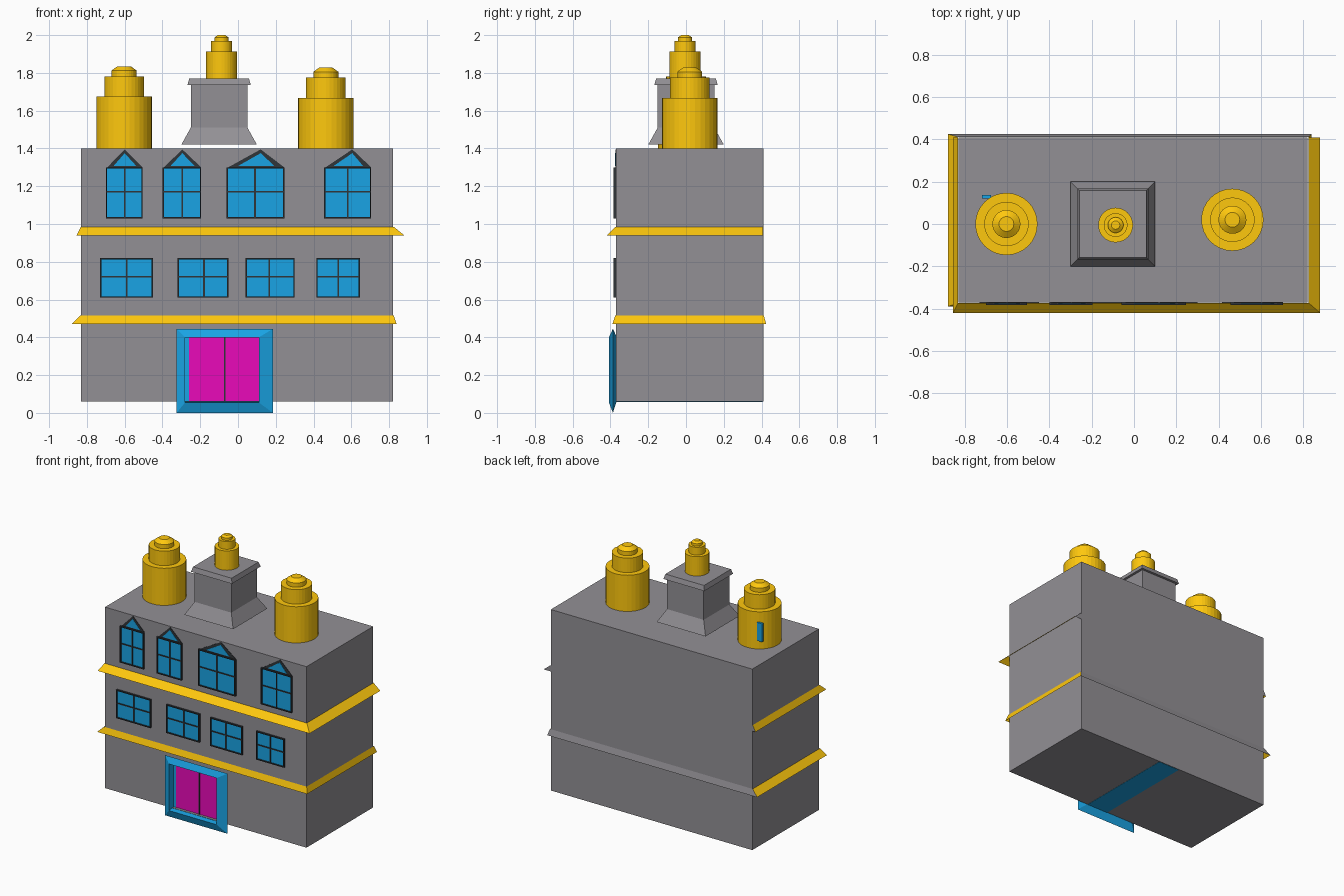
import bpy, bmesh
from math import cos, sin, pi

if "Cube" in bpy.data.objects:
    bpy.data.objects.remove(bpy.data.objects["Cube"])


def material(name, rgb):
    m = bpy.data.materials.new(name)
    m.diffuse_color = (*rgb, 1)
    m.use_nodes = True
    m.node_tree.nodes["Principled BSDF"].inputs["Base Color"].default_value = m.diffuse_color
    return m


GOLD = material("gold", (1.0, 0.58, 0.004))
BLUE = material("blue", (0.01, 0.37, 0.78))
PINK = material("pink", (0.82, 0.003, 0.49))
DARK = material("dark", (0.03, 0.035, 0.04))
GREY = material("grey", (0.29, 0.28, 0.30))


def loft(name, rings, mat=GREY, caps=True):
    """Skin a list of rings that all have the same number of points."""
    bm = bmesh.new()
    loops = [[bm.verts.new(p) for p in r] for r in rings]
    n = len(loops[0])
    for a, b in zip(loops, loops[1:]):
        for i in range(n):
            j = (i + 1) % n
            bm.faces.new((a[i], a[j], b[j], b[i]))
    if caps:
        bm.faces.new(loops[0][::-1])
        bm.faces.new(loops[-1])
    bmesh.ops.recalc_face_normals(bm, faces=bm.faces)
    me = bpy.data.meshes.new(name)
    bm.to_mesh(me)
    bm.free()
    ob = bpy.data.objects.new(name, me)
    bpy.context.collection.objects.link(ob)
    me.materials.append(mat)
    return ob


def flat(x0, x1, y0, y1, z):
    return [(x0, y0, z), (x1, y0, z), (x1, y1, z), (x0, y1, z)]


def upright(x0, x1, z0, z1, y):
    return [(x0, y, z0), (x1, y, z0), (x1, y, z1), (x0, y, z1)]


def box(name, x0, x1, y0, y1, z0, z1, mat=GREY):
    return loft(name, [flat(x0, x1, y0, y1, z0), flat(x0, x1, y0, y1, z1)], mat)


WALL = -0.37

# main block with a shallow door recess
block = box("building_block", -0.83, 0.82, WALL, 0.41, 0.06, 1.40)
cutter = box("door_recess_cutter", -0.282, 0.112, -0.45, -0.34, 0.062, 0.402)
cutter.hide_render = True
cutter.hide_viewport = True
cut = block.modifiers.new("door_recess", 'BOOLEAN')
cut.operation = 'DIFFERENCE'
cut.solver = 'EXACT'
cut.object = cutter

# sloping ledges: open sheets, gold except for the grey back
for name, rings in (
        ("lower_ledge", [flat(-0.88, 0.84, -0.39, 0.425, 0.47),
                         flat(-0.835, 0.825, -0.375, 0.412, 0.515)]),
        ("upper_ledge", [flat(-0.855, 0.88, -0.42, 0.408, 0.94),
                         flat(-0.832, 0.825, -0.373, 0.408, 0.985)])):
    ledge = loft(name, rings, GOLD, caps=False)
    ledge.data.materials.append(GREY)
    for f in ledge.data.polygons:
        if f.center.y > 0.3:
            f.material_index = 1


def window(name, x0, x1, z0, z1, xm, peak=None):
    """Framed four-pane window, optionally with a triangular top."""
    t, front = 0.007, WALL - 0.014
    loft(name + "_frame", [upright(x0, x1, z0, z1, WALL),
                           upright(x0, x1, z0, z1, front),
                           upright(x0 + t, x1 - t, z0 + t, z1 - t, front),
                           upright(x0 + t, x1 - t, z0 + t, z1 - t, WALL)],
         DARK, caps=False)
    box(name + "_glass", x0 + t, x1 - t, WALL - 0.006, WALL + 0.01, z0 + t, z1 - t, BLUE)
    zm, h = (z0 + z1) / 2 + 0.005, 0.004
    box(name + "_upright_bar", xm - h, xm + h, front + 0.003, WALL, z0 + t, z1 - t, DARK)
    box(name + "_cross_bar", x0 + t, x1 - t, front + 0.003, WALL, zm - h, zm + h, DARK)
    if peak is not None:
        def tri(a, b, z, top, y):
            return [(a, y, z), (b, y, z), (peak, y, top)]
        s = (x1 - x0) * 0.17
        for part, pts, d, mat in (
                ("_gable", (x0 + 0.008, x1, 1.30, 1.395), 0.003, DARK),
                ("_gable_glass", (x0 + 0.008 + s, x1 - s, 1.307, 1.375), 0.005, BLUE)):
            loft(name + part, [tri(*pts, WALL), tri(*pts, WALL - d)], mat)


# window rows: left, right, middle bar, gable peak
for i, (a, b, m, p) in enumerate([(-0.70, -0.505, -0.60, -0.60), (-0.40, -0.195, -0.295, -0.295),
                                  (-0.06, 0.245, 0.09, 0.12), (0.455, 0.705, 0.58, 0.605)]):
    window(f"top_window_{i + 1}", a, b, 1.03, 1.30, m, p)
for i, (a, b, m) in enumerate([(-0.73, -0.45, -0.59), (-0.32, -0.05, -0.18),
                               (0.04, 0.30, 0.165), (0.415, 0.645, 0.53)]):
    window(f"middle_window_{i + 1}", a, b, 0.61, 0.82, m)

# bevelled door surround, lining the recess
loft("door_surround", [upright(-0.285, 0.115, 0.06, 0.405, WALL + 0.002),
                       upright(-0.325, 0.185, 0.0, 0.445, -0.387),
                       upright(-0.28, 0.11, 0.055, 0.40, -0.408),
                       upright(-0.28, 0.11, 0.063, 0.40, -0.342)], BLUE, caps=False)

# double doors, side jamb and the dark joint
box("left_door", -0.26, -0.073, -0.352, -0.34, 0.063, 0.40, PINK)
box("right_door", -0.067, 0.11, -0.352, -0.34, 0.063, 0.40, PINK)
box("door_joint", -0.074, -0.066, -0.356, -0.34, 0.063, 0.40, DARK)
box("door_jamb", -0.28, -0.26, -0.354, -0.34, 0.063, 0.40, BLUE)

# strip running under the block
box("threshold", -0.065, 0.11, WALL, 0.405, 0.0585, 0.061, BLUE)


def tower(name, x, y, profile):
    """Stepped round tower from (radius, height) pairs."""
    n = 32
    loft(name, [[(x + r * cos(2 * pi * k / n), y + r * sin(2 * pi * k / n), z)
                 for k in range(n)] for r, z in profile], GOLD)


def steps(z):
    return [(0.147, 1.40), (0.147, z), (0.105, z), (0.105, z + 0.107),
            (0.066, z + 0.107), (0.066, z + 0.138), (0.035, z + 0.16)]


# round towers
tower("left_tower", -0.603, 0.0, steps(1.675))
tower("right_tower", 0.465, 0.02, steps(1.668))
tower("centre_tower", -0.087, -0.005,
      [(0.082, 1.76), (0.082, 1.913), (0.056, 1.913), (0.056, 1.97),
       (0.037, 1.97), (0.037, 1.988), (0.02, 2.0)])

# narrow window on the back of the left tower
box("tower_window", -0.718, -0.675, 0.12, 0.136, 1.465, 1.60, BLUE)


def square(half, z):
    return flat(-0.10 - half, -0.10 + half, -half, half, z)


# centre pedestal with flared foot and cap
loft("pedestal", [square(0.20, 1.42), square(0.15, 1.51), square(0.15, 1.735),
                  square(0.168, 1.735), square(0.158, 1.77)])
